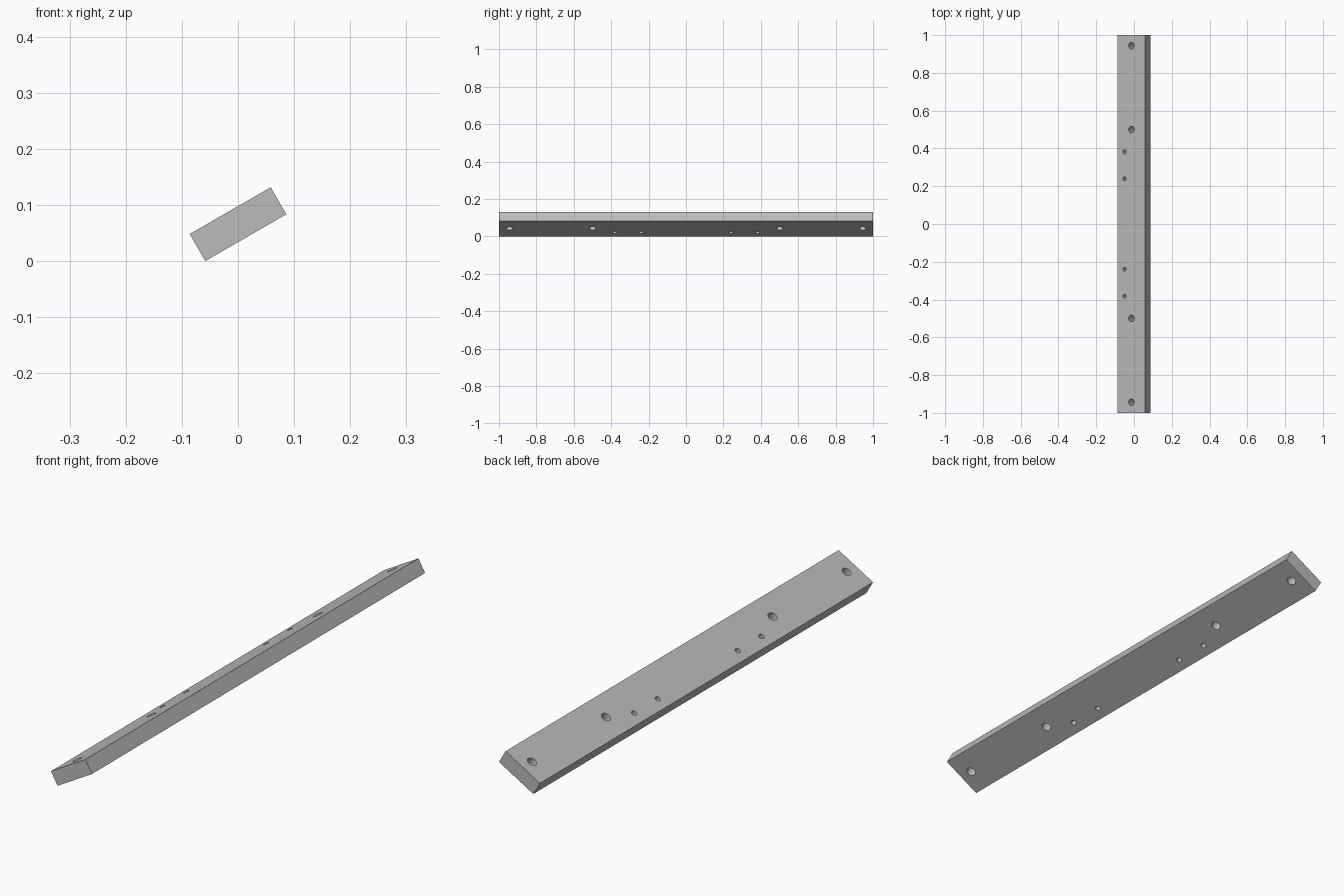
import bpy
import math
from mathutils import Matrix, Vector

cube = bpy.data.objects.get("Cube")
if cube:
    bpy.data.objects.remove(cube, do_unlink=True)

LENGTH, WIDTH, THICK = 2.0, 1 / 6, 1 / 18
TILT = math.radians(30)
HEIGHT = WIDTH * math.sin(TILT) + THICK * math.cos(TILT)

# Single plain grey finish
grey = bpy.data.materials.new("plain_grey")
grey.use_nodes = True
colour = (0.5, 0.5, 0.5, 1)
grey.diffuse_color = colour
grey.node_tree.nodes["Principled BSDF"].inputs["Base Color"].default_value = colour

# The bar lies along y and is rolled about its long axis
pose = Matrix.Translation((0, 0, HEIGHT / 2)) @ Matrix.Rotation(-TILT, 4, "Y")

bpy.ops.mesh.primitive_cube_add(size=1)
bar = bpy.context.object
bar.name = "drilled_bar"
bar.data.transform(pose @ Matrix.Diagonal((WIDTH, LENGTH, THICK, 1)))
bar.data.materials.append(grey)


def drill(name, x, y, radius):
    """Bore a round hole straight through the bar's thickness."""
    bpy.ops.mesh.primitive_cylinder_add(vertices=32, radius=radius, depth=THICK * 2)
    cutter = bpy.context.object
    cutter.name = name
    cutter.data.transform(pose @ Matrix.Translation(Vector((x, y, 0))))
    cutter.data.materials.append(grey)
    cutter.hide_render = True
    cut = bar.modifiers.new(name, "BOOLEAN")
    cut.operation = "DIFFERENCE"
    cut.solver = "EXACT"
    cut.object = cutter
    bpy.context.view_layer.objects.active = bar
    bpy.ops.object.modifier_apply(modifier=cut.name)
    bpy.data.objects.remove(cutter, do_unlink=True)


# Mirrored hole pattern: large bolt holes on the centre line, small ones offset
for side in (-1, 1):
    for y in (0.944, 0.5):
        drill("bolt_hole", 0, side * y, 0.0175)
    for y in (0.382, 0.24):
        drill("pin_hole", -WIDTH / 4, side * y, 0.0104)

# Smooth hole walls, crisp edges
bpy.ops.object.select_all(action="DESELECT")
bar.select_set(True)
bpy.context.view_layer.objects.active = bar
bpy.ops.object.shade_smooth_by_angle(angle=math.radians(30))
